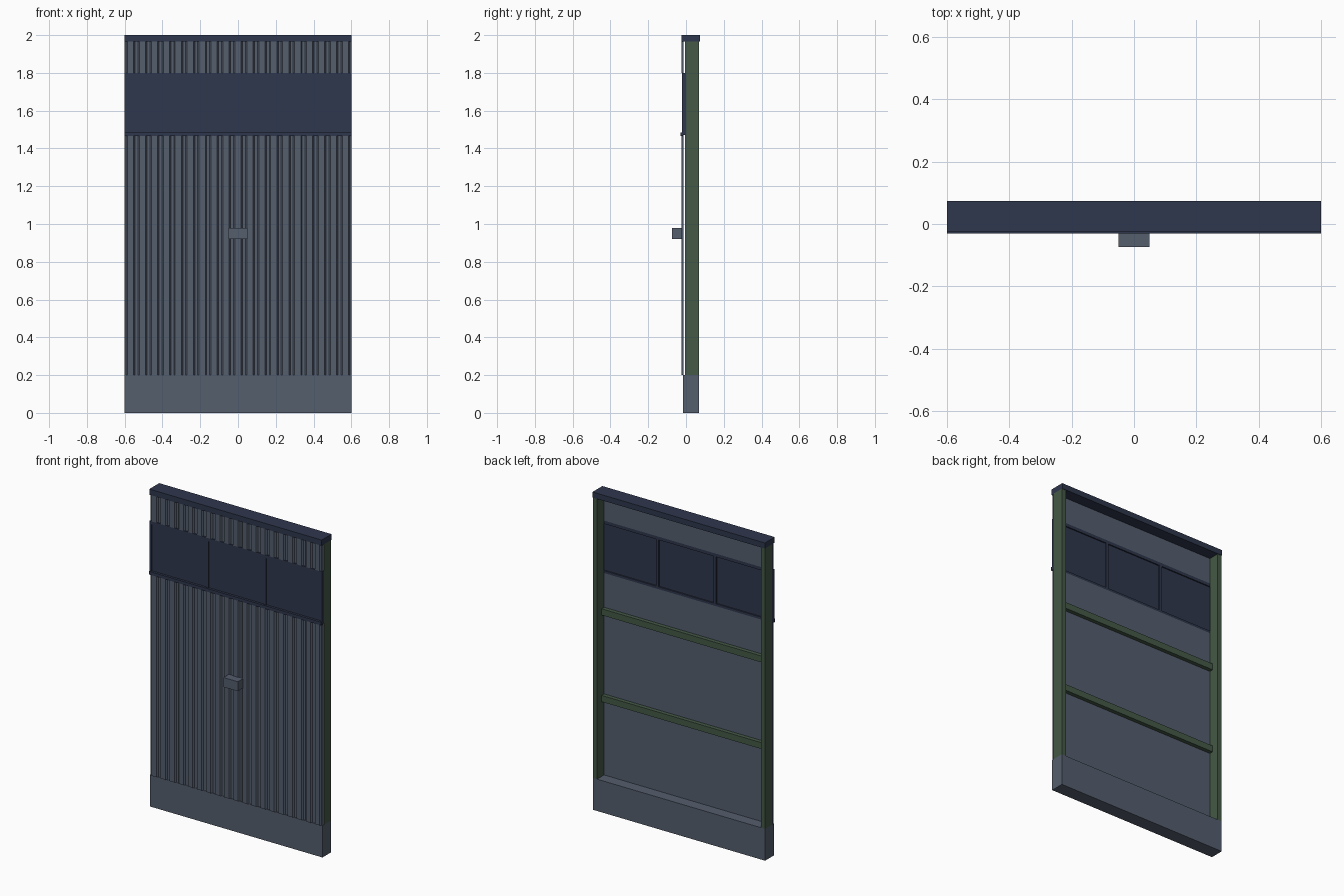
import bpy
import bmesh

old = bpy.data.objects.get("Cube")
if old:
    bpy.data.objects.remove(old, do_unlink=True)


def material(name, rgb):
    mat = bpy.data.materials.new(name)
    mat.use_nodes = True
    color = (*rgb, 1.0)
    mat.diffuse_color = color
    mat.node_tree.nodes["Principled BSDF"].inputs["Base Color"].default_value = color
    return mat


SLATE = material("slate grey", (0.09, 0.112, 0.155))
NAVY = material("dark navy", (0.028, 0.038, 0.074))
GREEN = material("dull green", (0.058, 0.1, 0.062))


def finish(name, bm, mat):
    bmesh.ops.recalc_face_normals(bm, faces=bm.faces)
    mesh = bpy.data.meshes.new(name)
    bm.to_mesh(mesh)
    bm.free()
    mesh.materials.append(mat)
    obj = bpy.data.objects.new(name, mesh)
    bpy.context.collection.objects.link(obj)
    return obj


def box(name, xs, ys, zs, mat):
    """Box spanning the given x, y and z ranges."""
    bm = bmesh.new()
    bmesh.ops.create_cube(bm, size=1)
    for v in bm.verts:
        v.co = [r[0] if c < 0 else r[1] for c, r in zip(v.co, (xs, ys, zs))]
    return finish(name, bm, mat)


def corrugated(name, zs, ribs=19, thickness=0.002):
    """Sheet with vertical trapezoid ribs across the full width."""
    pitch = 2 * HALF / ribs
    front, rear = -0.024, -0.014
    steps = ((0, rear), (0.12, rear), (0.24, front), (0.76, front), (0.88, rear))
    line = [(-HALF + (i + s) * pitch, y) for i in range(ribs) for s, y in steps]
    line.append((HALF, rear))
    outline = line + [(x, y + thickness) for x, y in reversed(line)]
    bm = bmesh.new()
    face = bm.faces.new([bm.verts.new((x, y, zs[0])) for x, y in outline])
    top = bmesh.ops.extrude_face_region(bm, geom=[face])["geom"]
    moved = [g for g in top if isinstance(g, bmesh.types.BMVert)]
    bmesh.ops.translate(bm, verts=moved, vec=(0, 0, zs[1] - zs[0]))
    return finish(name, bm, SLATE)


HALF = 0.6
FULL = (-HALF, HALF)
BACK = 0.07
BASE_TOP, WIN_LOW, WIN_HIGH, CAP_LOW = 0.2, 1.47, 1.8, 1.965

# Base plinth and top cap
box("base_plinth", FULL, (-0.017, BACK), (0, BASE_TOP), SLATE)
box("top_cap", FULL, (-0.025, 0.073), (CAP_LOW, 2.0), NAVY)

# Ribbed outer cladding and flat inner lining, below and above the window
for label, zs in (("lower", (BASE_TOP, WIN_LOW)), ("upper", (WIN_HIGH, CAP_LOW))):
    corrugated(label + "_cladding", zs)
    box(label + "_lining", FULL, (-0.004, 0.0), zs, SLATE)

# Frame posts and cross rails on the back
for label, side in (("left", 1), ("right", -1)):
    xs = sorted((side * HALF, side * (HALF - 0.03)))
    box(label + "_post", xs, (0, BACK), (BASE_TOP, CAP_LOW), GREEN)
for label, z in (("lower", 0.67), ("upper", 1.215)):
    box(label + "_rail", (-0.57, 0.57), (0, 0.025), (z, z + 0.04), GREEN)

# Window band: panes, frame bars and sill
box("window_panes", FULL, (-0.015, -0.008), (WIN_LOW, WIN_HIGH), NAVY)
bar_depth = (-0.021, 0.0)
box("window_top_bar", FULL, bar_depth, (1.78, WIN_HIGH), NAVY)
box("window_bottom_bar", FULL, bar_depth, (WIN_LOW, 1.485), NAVY)
box("window_sill", FULL, (-0.03, -0.015), (1.465, 1.485), NAVY)
for label, x, w in (("right_edge", -0.594, 0.006), ("right", -0.2, 0.009),
                    ("left", 0.2, 0.009), ("left_edge", 0.594, 0.006)):
    box(label + "_mullion", (x - w, x + w), bar_depth, (1.485, 1.78), NAVY)

# Handle block on the front
box("handle", (-0.05, 0.05), (-0.073, -0.02), (0.92, 0.98), SLATE)
